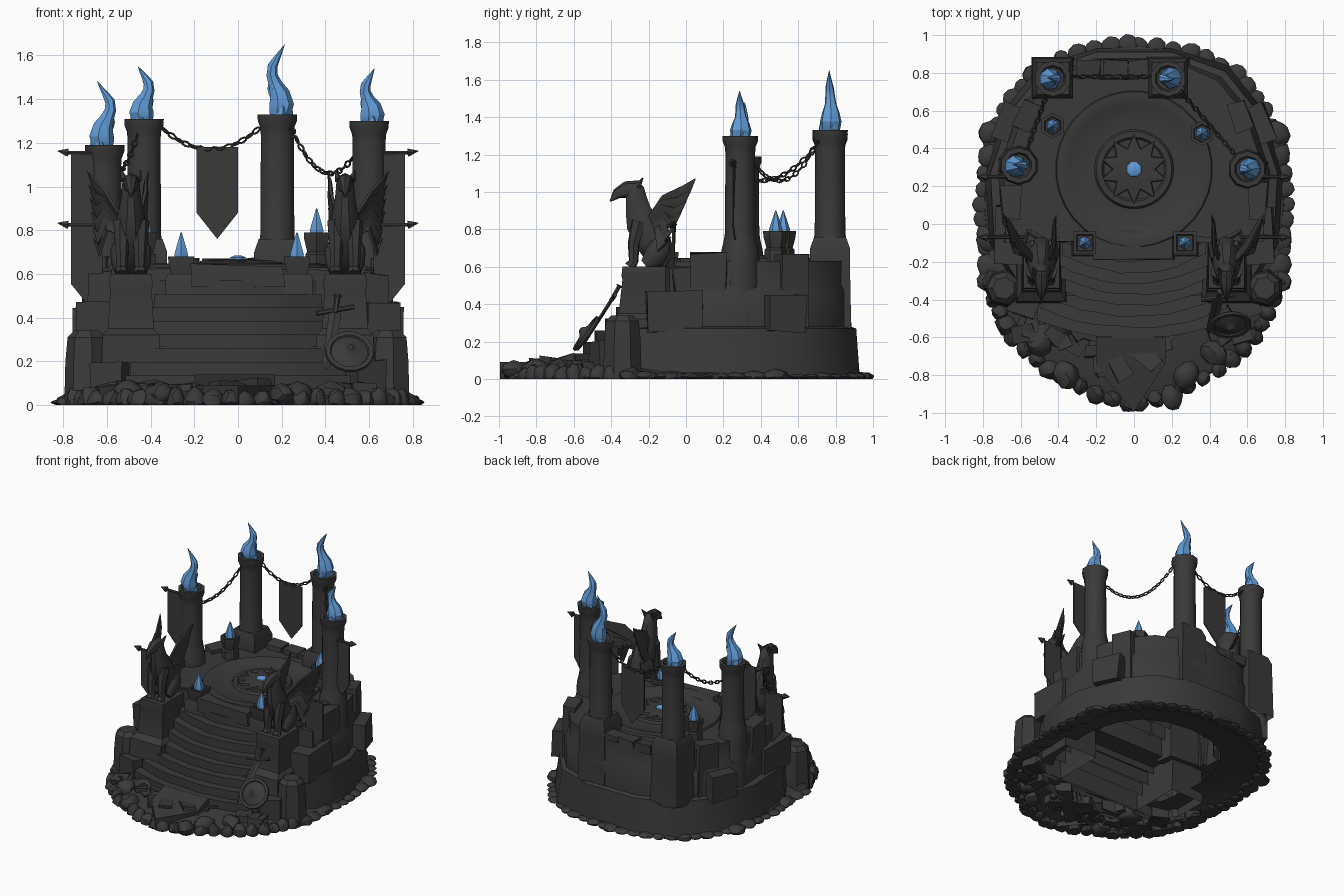
import bpy, bmesh, math, random
from mathutils import Vector, Matrix, Euler

if "Cube" in bpy.data.objects:
    bpy.data.objects.remove(bpy.data.objects["Cube"])
random.seed(4)
R = random.uniform

def material(name, col):
    m = bpy.data.materials.new(name)
    m.diffuse_color = (*col, 1)
    m.use_nodes = True
    m.node_tree.nodes["Principled BSDF"].inputs["Base Color"].default_value = m.diffuse_color
    return m
STONE = material("charcoal stone", (0.042, 0.042, 0.042))
BLUE = material("blue fire", (0.12, 0.33, 0.68))

def finish(bm, name, mat=STONE, angle=35):
    bmesh.ops.recalc_face_normals(bm, faces=bm.faces[:])
    me = bpy.data.meshes.new(name)
    bm.to_mesh(me); bm.free()
    me.materials.append(mat)
    ob = bpy.data.objects.new(name, me)
    bpy.context.collection.objects.link(ob)
    bpy.ops.object.select_all(action='DESELECT')
    ob.select_set(True)
    bpy.context.view_layer.objects.active = ob
    bpy.ops.object.shade_smooth_by_angle(angle=math.radians(angle))
    return ob

def loft(bm, rings, cap0=False, cap1=True, closed=False):
    vs = [[bm.verts.new(p) for p in r] for r in rings]
    n = len(vs[0])
    pairs = list(zip(vs, vs[1:])) + ([(vs[-1], vs[0])] if closed else [])
    for a, b in pairs:
        for i in range(n):
            bm.faces.new((a[i], a[(i+1) % n], b[(i+1) % n], b[i]))
    if cap0: bm.faces.new(vs[0][::-1])
    if cap1: bm.faces.new(vs[-1])

def lathe(bm, x, y, prof, n=8, rot=None, cap0=False):
    rot = math.pi/n if rot is None else rot
    loft(bm, [[(x+r*math.cos(rot+2*math.pi*i/n), y+r*math.sin(rot+2*math.pi*i/n), z)
               for i in range(n)] for r, z in prof], cap0)

def tube(bm, pts, n=8, sx=1.0, sy=1.0, ref=(1, 0, 0)):
    P = [Vector(p[:3]) for p in pts]
    rings = []
    for i, p in enumerate(pts):
        t = (P[min(i+1, len(P)-1)] - P[max(i-1, 0)]).normalized()
        v = t.cross(Vector(ref)).normalized()
        u = v.cross(t)
        rings.append([P[i] + p[3]*(sx*u*math.cos(a) + sy*v*math.sin(a))
                      for a in (2*math.pi*k/n for k in range(n))])
    loft(bm, rings, True, True)

def box(bm, c, s, rot=(0, 0, 0), jit=0.0):
    M = Matrix.Translation(c) @ Euler(rot).to_matrix().to_4x4() @ Matrix.Diagonal((*s, 1))
    for v in bmesh.ops.create_cube(bm, size=1, matrix=M)['verts']:
        v.co += Vector((R(-jit, jit), R(-jit, jit), R(-jit, jit)))
        v.co.z = max(v.co.z, 0)

def rock(bm, c, s):
    M = Matrix.Translation(c) @ Matrix.Rotation(R(0, 6), 4, 'Z') @ Matrix.Diagonal((*s, 1))
    for v in bmesh.ops.create_icosphere(bm, subdivisions=2, radius=1, matrix=M)['verts']:
        v.co += Vector((R(-1, 1), R(-1, 1), R(-1, 1))) * 0.12 * min(s)
        v.co.z = max(v.co.z, 0)

def mirrored(half):
    return half + [(-x, y) for x, y in reversed(half)]

# rubble apron and its ring of stones
outline = mirrored([(.03, -.95), (.2, -.9), (.45, -.77), (.64, -.6), (.74, -.4), (.77, -.2),
                    (.8, .1), (.78, .35), (.69, .6), (.54, .79), (.3, .91), (.03, .95)])
bm = bmesh.new()
loft(bm, [[(x*k, y*k, z) for x, y in outline] for k, z in ((1, 0), (.99, .03), (.88, .06), (.66, .08))], False, False)
finish(bm, "rubble_apron")
bm = bmesh.new()
for a, b in zip(outline, outline[1:] + outline[:1]):
    a, b = Vector(a), Vector(b)
    n = max(1, round((b-a).length/0.085))
    for i in range(n):
        p = a.lerp(b, i/n)
        s = R(.045, .062)
        h = R(.05, .075) if p.y < -.3 else R(.012, .025)
        rock(bm, (p.x, p.y, .012), (s, s*R(.8, 1), h))
for s in (-1, 1):
    for y in (-.3, -.22, -.08, .36, .48):
        rock(bm, (s*.76, y, .01), (R(.06, .08), R(.06, .08), R(.03, .05)))
finish(bm, "rim_stones")

# scattered blocks in front of the stairs
bm = bmesh.new()
for i in range(36):
    x = R(-.62, .62)
    y = R(-.86 + .5*abs(x), -.55)
    box(bm, (x, y, R(.03, .06)), (R(.07, .16), R(.06, .12), R(.06, .11)), (R(-.1, .1), R(-.1, .1), R(0, 3)), .012)
for x, y, r in ((.2, -.92, .07), (-.36, -.8, .08), (.28, -.8, .08), (-.5, -.62, .09), (.42, -.68, .08), (-.4, -.52, .1)):
    rock(bm, (x, y, .05), (r, r*.8, r*.7))
finish(bm, "fallen_blocks")
bm = bmesh.new()
tip = [(-.2, -.6), (-.2, -.76), (0, -.995), (.17, -.73), (.17, -.6)]
loft(bm, [[(x, y, z+.05*(y > -.7)*(z > 0)) for x, y in tip] for z in (0, .09)])
finish(bm, "pointed_paving")

# two-tier main platform, hollow underneath
low = mirrored([(.36, -.4), (.6, -.38), (.77, -.1), (.79, .25), (.69, .6), (.5, .84), (.2, .93)])
mid = mirrored([(.36, -.38), (.58, -.36), (.74, -.1), (.76, .27), (.65, .6), (.48, .81), (.2, .91)])
hi = mirrored([(.3, -.06), (.6, -.1), (.7, 0), (.72, .28), (.61, .6), (.46, .78), (.2, .88)])
top = mirrored([(.3, -.06), (.58, -.1), (.67, 0), (.69, .28), (.59, .58), (.44, .76), (.2, .87)])
bm = bmesh.new()
loft(bm, [[(x, y, z) for x, y in o] for o, z in ((low, 0), (mid, .27), (hi, .28), (hi, .46), (top, .5), (top, .63))])
finish(bm, "main_platform", angle=40)
bm = bmesh.new()
for s in (-1, 1):
    for x, y, sx, sy, h, r in ((.66, -.06, .16, .3, .47, .05), (.64, .52, .16, .2, .45, .35),
                               (.65, .12, .1, .18, .67, 0), (.56, .57, .1, .16, .66, .4), (.46, -.03, .3, .14, .62, 0),
                               (.62, -.02, .12, .16, .6, .1)):
        box(bm, (s*x, y, (h+.25)/2), (sx, sy, h-.25), (0, 0, s*r), .01)
for x in (-.24, -.1, .03):
    box(bm, (x, .82, .64), (.12, .1, .06), (0, 0, 0), .008)
finish(bm, "wall_blocks")

# curved stairs
bm = bmesh.new()
for k in range(8):
    z, yf, w = .57-.062*k, -.2-.058*k, .36+.022*k
    xs = [w*(i/5-1) for i in range(11)]
    ring = [(x, yf + .1*(x/w)**2 + R(-.008, .008)) for x in xs] + [(w, yf+.22), (-w, yf+.22)]
    loft(bm, [[(x, y, h) for x, y in ring] for h in (max(0, z-.1) if k < 7 else 0, z)])
box(bm, (0, -.11, .59), (.42, .16, .1), (0, 0, 0), .008)
finish(bm, "stairs")

# floor rings and star medallion
bm = bmesh.new()
lathe(bm, 0, .29, [(.42, .62), (.41, .645), (.36, .648), (.34, .636), (.21, .636), (.2, .655), (.17, .655), (.16, .642)], 32)
finish(bm, "floor_rings")
bm = bmesh.new()
star = [(math.cos(math.pi*i/10), math.sin(math.pi*i/10), .19 if i % 2 else .115) for i in range(20)]
loft(bm, [[(c*r*k, .29+s*r*k, z) for c, s, r in star] for k, z in ((1, .645), (.95, .66), (.35, .668))])
finish(bm, "star_medallion", angle=15)
bm = bmesh.new()
lathe(bm, 0, .29, [(.045, .66), (.04, .675), (.015, .685)], 8)
finish(bm, "medallion_gem", BLUE)

# flames: swaying tapered tongues
def flame(x, y, z, h, r, sway):
    bm = bmesh.new()
    prof = [(0, .6), (.1, .95), (.22, 1.05), (.36, .85), (.48, .58), (.6, .48), (.72, .42), (.85, .24), (1, .02)]
    tube(bm, [(x+sway*math.sin(t*7.5)*(.4+t*.8), y+sway*.15*math.sin(t*5), z+h*t, r*k) for t, k in prof], 7)
    for a in range(3):
        a = a*2.1+.5
        dx, dy = math.cos(a)*r*.6, math.sin(a)*r*.6
        tube(bm, [(x+dx*(1-t*.3)+sway*math.sin(t*5)*.7, y+dy*(1-t*.3), z+h*.5*t, r*.45*k) for t, k in prof], 5)
    finish(bm, "flame", BLUE, 25)

# tall pillars with fire bowls
pillars = [(-.61, .31, 1.19, .29), (.6, .29, 1.3, .24), (-.43, .77, 1.31, .24), (.18, .77, 1.33, .32)]
for i, (x, y, t, fh) in enumerate(pillars):
    bm = bmesh.new()
    lathe(bm, x, y, [(.115, .25), (.105, .6), (.1, .69), (.088, .74), (.082, .78), (.079, t-.1), (.082, t-.06),
                     (.094, t-.03), (.095, t), (.07, t), (.06, t-.03)], 10)
    if y > .5:
        lathe(bm, x, y, [(.16, .27), (.15, .64), (.15, .7), (.12, .76)], 4)
    finish(bm, "pillar", angle=40)
    flame(x, y, t-.03, fh+.03, .056, (-.03, .022, -.025, .03)[i])

# small braziers
for x, y, b, t in ((-.43, .52, .6, .79), (.36, .48, .6, .79), (-.26, -.1, .42, .68), (.27, -.1, .42, .68)):
    n = 6 if y > 0 else 4
    k = 1 if n == 6 else 1.25
    bm = bmesh.new()
    lathe(bm, x, y, [(.06*k, b), (.06*k, t-.1), (.05*k, t-.09), (.066*k, t-.03), (.068*k, t), (.05*k, t), (.045*k, t-.02)], n)
    if n == 4:
        lathe(bm, x, y, [(.105, .4), (.1, .58), (.09, .6)], 4)
    finish(bm, "brazier")
    bm = bmesh.new()
    lathe(bm, x, y, [(.032, t-.02), (.036, t+.01), (.02, t+.06), (.003, t+.11)], 6)
    finish(bm, "small_flame", BLUE)

# chains sagging between pillars
def chain(a, b, sag):
    a, b = Vector(a), Vector(b)
    bm = bmesh.new()
    n = int((b-a).length*1.1/.033)
    pos = lambda t: a.lerp(b, t) - Vector((0, 0, sag*4*t*(1-t)))
    for k in range(n):
        t = (k+.5)/n
        q = (pos(t+.01)-pos(t-.01)).to_track_quat('X', 'Z').to_matrix().to_4x4()
        M = Matrix.Translation(pos(t)) @ q @ Matrix.Rotation(k*math.pi/2+.4, 4, 'X')
        rings = []
        for i in range(8):
            u = math.pi*i/4
            rings.append([M @ Vector((math.cos(u)*(.02+.005*math.cos(v)), math.sin(u)*(.011+.005*math.cos(v)), .005*math.sin(v)))
                          for v in (2*math.pi*j/5 for j in range(5))])
        loft(bm, rings, False, False, True)
    finish(bm, "chain", angle=60)
chain((-.35, .78, 1.27), (.1, .78, 1.27), .1)
chain((.24, .71, 1.28), (.55, .35, 1.17), .16)
chain((-.57, .38, 1.06), (-.46, .69, 1.24), .05)

# hanging banners, with spiked poles at the sides
def banner(x0, x1, y, zt, zb, tipz):
    bm = bmesh.new()
    xm = (x0+x1)/2
    shape = [(x0, zt), (x0, zb), (xm, tipz), (x1, zb), (x1, zt), (xm, zt)]
    loft(bm, [[(x, y+d+(.012 if x == xm else 0), z) for x, z in shape] for d in (-.005, .005)], True, True)
    finish(bm, "banner")
banner(-.19, 0, .77, 1.18, .88, .76)
for s in (-1, 1):
    for y, z, x0, drop in ((.25, 1.155, .63, .32), (-.07, .825, .62, .27)):
        banner(s*x0, s*.765, y, z, z-drop, z-drop-.09)
        bm = bmesh.new()
        tube(bm, [(s*.58, y, z, .009), (s*.775, y, z, .009), (s*.778, y, z, .022), (s*.825, y, z+.008, .002)], 6, ref=(0, 1, 0))
        finish(bm, "banner_pole")

# winged beast statues on pedestals
for s in (-1, 1):
    X = s*.49
    bm = bmesh.new()
    sq = lambda hx, y0, y1, z: [(X-hx, y0, z), (X+hx, y0, z), (X+hx, y1, z), (X-hx, y1, z)]
    loft(bm, [sq(.14, -.43, 0, 0), sq(.13, -.41, 0, .32), sq(.105, -.36, -.02, .35), sq(.095, -.34, -.03, .53),
              sq(.1, -.345, -.02, .55), sq(.095, -.34, -.03, .6)])
    finish(bm, "pedestal")
    bm = bmesh.new()
    tube(bm, [(X, -.1, .61, .04), (X, -.14, .67, .085), (X, -.19, .76, .1), (X, -.235, .84, .092), (X, -.255, .9, .072),
              (X, -.265, .96, .06), (X, -.275, 1.02, .052), (X, -.28, 1.055, .02)], 10, sx=.75)
    tube(bm, [(X, -.25, 1.01, .052), (X, -.32, 1.012, .045), (X, -.37, .99, .028), (X, -.405, .95, .004)], 8, sx=.8)
    for d in (-1, 1):
        tube(bm, [(X+d*.03, -.26, 1.03, .02), (X+d*.045, -.23, 1.075, .003)], 5)
        tube(bm, [(X+d*.04, -.25, .84, .045), (X+d*.042, -.28, .72, .032), (X+d*.042, -.28, .63, .026),
                  (X+d*.042, -.3, .6, .032)], 7)
        tube(bm, [(X+d*.05, -.1, .76, .02), (X+d*.055, -.14, .71, .065), (X+d*.055, -.17, .65, .06), (X+d*.055, -.22, .61, .03)], 8, sx=.6)
        # fanned wing feathers
        out = .2 if d == s else .08
        for i in range(6):
            f = i/5
            ty, tz = .05-.13*f, 1.07-.31*f
            w = out*(1-.15*f)
            tube(bm, [(X+d*.035, -.2+.02*f, .83-.04*f, .03), (X+d*(.03+w*.45), -.1-.03*f, .95-.13*f, .048),
                      (X+d*w*.85, ty-.05, tz-.06, .034), (X+d*w, ty, tz, .003)], 6, sx=.3)
    tube(bm, [(X, -.08, .64, .02), (X+s*.07, -.04, .63, .016), (X+s*.09, -.1, .63, .012)], 6, ref=(0, 0, 1))
    finish(bm, "winged_beast_statue", angle=40)

# standing stones at the front corners
bm = bmesh.new()
for s in (-1, 1):
    lathe(bm, s*.69, -.34, [(.105, 0), (.1, .2), (.09, .31), (.06, .34)], 7)
    box(bm, (s*.58, -.42, .1), (.14, .14, .2), (0, 0, s*.4), .015)
finish(bm, "standing_stones")

# leaning round shield and broken sword
bm = bmesh.new()
lathe(bm, 0, 0, [(.1, -.012), (.112, 0), (.11, .014), (.09, .014), (.085, .006), (.05, .02), (.03, .026), (.012, .045)], 16, cap0=True)
bmesh.ops.transform(bm, verts=bm.verts[:], matrix=Matrix.Translation((.51, -.53, .24)) @ Euler((.95, 0, .1)).to_matrix().to_4x4())
finish(bm, "round_shield")
bm = bmesh.new()
tube(bm, [(.4, -.58, .16, .004), (.41, -.54, .2, .024), (.445, -.4, .42, .028)], 4, sy=.35)
tube(bm, [(.36, -.4, .42, .012), (.53, -.38, .45, .012)], 6, ref=(0, 0, 1))
tube(bm, [(.445, -.4, .42, .012), (.455, -.36, .49, .012), (.456, -.355, .5, .02)], 6)
finish(bm, "broken_sword")
